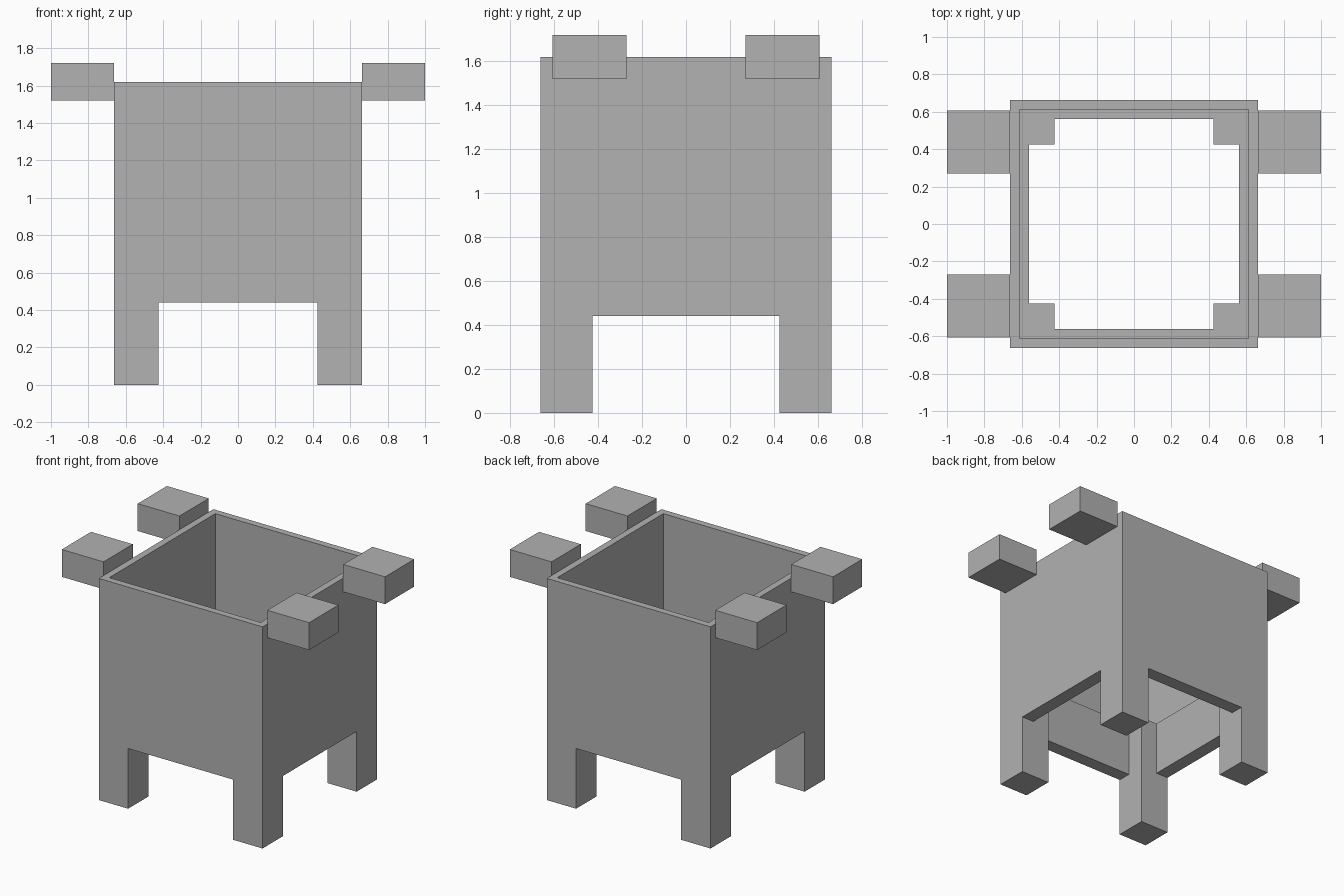
import bpy

if "Cube" in bpy.data.objects:
    bpy.data.objects.remove(bpy.data.objects["Cube"], do_unlink=True)

grey = bpy.data.materials.new("plain grey")
grey.use_nodes = True
colour = (0.445, 0.445, 0.445, 1)
grey.diffuse_color = colour
grey.node_tree.nodes["Principled BSDF"].inputs["Base Color"].default_value = colour

OUTER, RIM, SHAFT, LEG = 0.662, 0.612, 0.562, 0.425
LEG_TOP, LEDGE, TOP = 0.44, 0.84, 1.62


def box(name, x, y, z):
    """Box spanning the given (low, high) ranges."""
    spans = (x, y, z)
    bpy.ops.mesh.primitive_cube_add(size=1)
    ob = bpy.context.object
    ob.name = name
    for v in ob.data.vertices:
        for i, (low, high) in enumerate(spans):
            v.co[i] = high if v.co[i] > 0 else low
    ob.data.materials.append(grey)
    return ob


def both(r):
    return (-r, r)


# Body and legs, carved from one block
body = box("body_with_legs", both(OUTER), both(OUTER), (0, TOP))
cutters = [
    # Upper cavity with thin walls
    box("cavity_cutter", both(RIM), both(RIM), (LEDGE, 2)),
    # Cross-shaped shaft that leaves the leg tops in the corners
    box("shaft_cutter_x", both(SHAFT), both(LEG), (-1, 1)),
    box("shaft_cutter_y", both(LEG), both(SHAFT), (-1, 1)),
    # Openings between the legs
    box("opening_cutter_x", both(1), both(LEG), (-1, LEG_TOP)),
    box("opening_cutter_y", both(LEG), both(1), (-1, LEG_TOP)),
]
for cutter in cutters:
    cut = body.modifiers.new(cutter.name, "BOOLEAN")
    cut.operation = "DIFFERENCE"
    cut.solver = "EXACT"
    cut.object = cutter
    bpy.context.view_layer.objects.active = body
    bpy.ops.object.modifier_apply(modifier=cut.name)
    bpy.data.objects.remove(cutter, do_unlink=True)

# Side blocks near the rim
for side, sx in (("left", 1), ("right", -1)):
    for end, sy in (("front", -1), ("back", 1)):
        box(f"{end}_{side}_block", sorted((sx * OUTER, sx)),
            sorted((sy * 0.27, sy * 0.607)), (1.52, 1.72))
